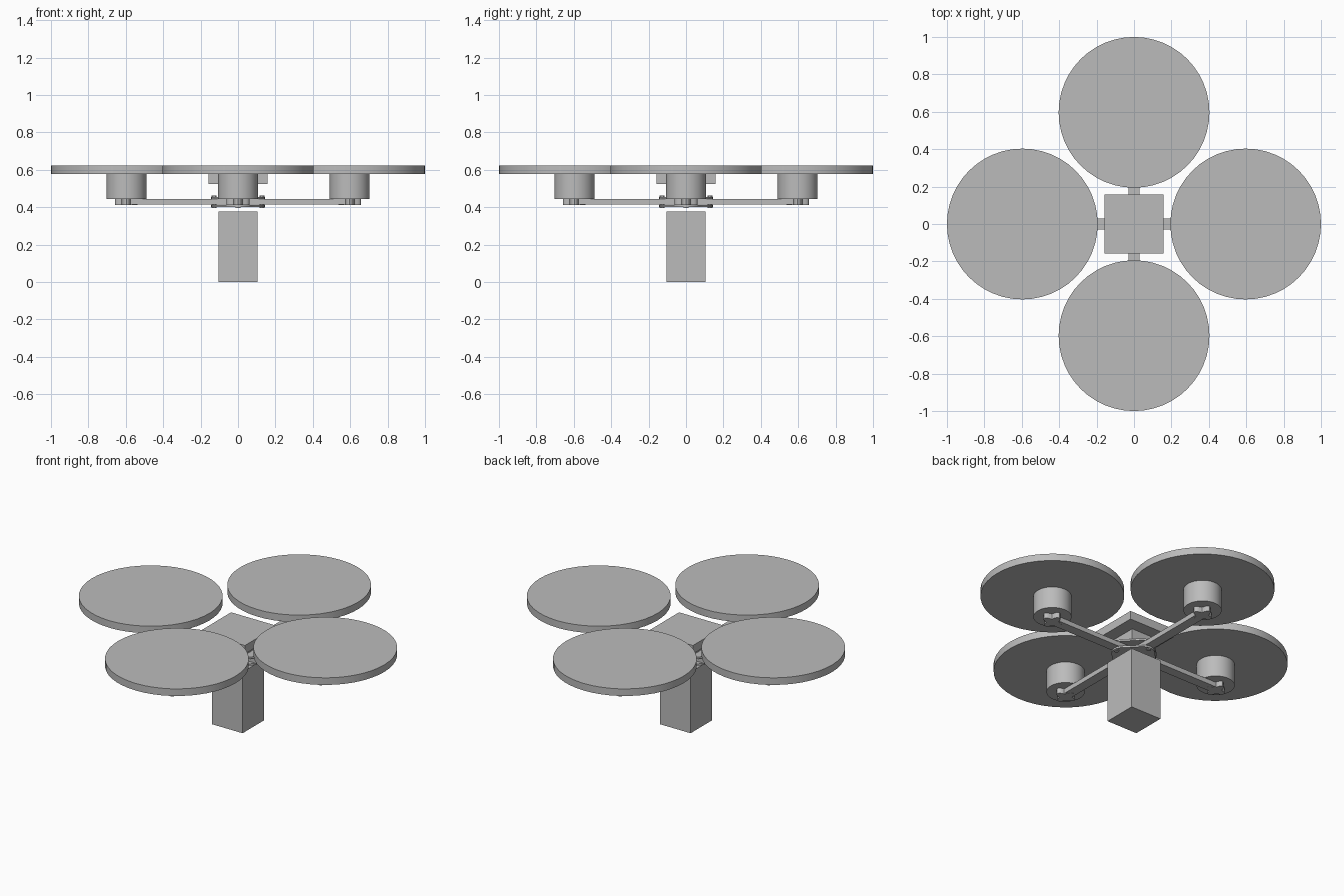
import bpy, bmesh, math
from mathutils import Matrix

cube = bpy.data.objects.get("Cube")
if cube:
    bpy.data.objects.remove(cube, do_unlink=True)

grey = bpy.data.materials.new("plain_grey")
grey.use_nodes = True
GREY = (0.5, 0.5, 0.5, 1)
grey.diffuse_color = GREY
grey.node_tree.nodes["Principled BSDF"].inputs["Base Color"].default_value = GREY


def finish(name, bm):
    mesh = bpy.data.meshes.new(name)
    bmesh.ops.recalc_face_normals(bm, faces=bm.faces)
    bm.to_mesh(mesh)
    bm.free()
    mesh.materials.append(grey)
    obj = bpy.data.objects.new(name, mesh)
    bpy.context.collection.objects.link(obj)
    bpy.ops.object.select_all(action="DESELECT")
    obj.select_set(True)
    bpy.context.view_layer.objects.active = obj
    bpy.ops.object.shade_smooth_by_angle(angle=math.radians(30))
    return obj


def prism(name, outline, z0, z1, place=Matrix()):
    """Extrude a flat outline between two heights."""
    bm = bmesh.new()
    face = bm.faces.new([bm.verts.new((x, y, z0)) for x, y in outline])
    top = bmesh.ops.extrude_face_region(bm, geom=[face])["geom"]
    verts = [v for v in top if isinstance(v, bmesh.types.BMVert)]
    bmesh.ops.translate(bm, verts=verts, vec=(0, 0, z1 - z0))
    bm.transform(place)
    return finish(name, bm)


def rect(x0, x1, y):
    return [(x0, -y), (x1, -y), (x1, y), (x0, y)]


def ring(radius, lobe=0, sides=48, cx=0):
    points = []
    for i in range(sides):
        a = math.tau * i / sides
        r = radius + lobe * math.cos(4 * a)
        points.append((cx + r * math.cos(a), r * math.sin(a)))
    return points


# Central body: hanging payload, core and upper housing
prism("payload_box", rect(-0.105, 0.105, 0.105), 0, 0.378)
prism("body_core", rect(-0.08, 0.08, 0.08), 0.445, 0.525)
prism("upper_housing", rect(-0.158, 0.158, 0.158), 0.525, 0.577)

# Clamping plates above and below the arms
prism("lower_hub_plate", ring(0.132, 0.012), 0.402, 0.413)
prism("upper_hub_plate", ring(0.132, 0.012), 0.444, 0.455)

# Four identical arms with motor and rotor disc
REACH = 0.597
for i, side in enumerate(("left", "back", "right", "front")):
    turn = Matrix.Rotation(i * math.pi / 2, 4, "Z")
    prism(side + "_arm", rect(0.0, REACH, 0.03), 0.414, 0.443, turn)
    prism(side + "_motor_mount", ring(0.048, 0.013, cx=REACH), 0.412, 0.446, turn)
    prism(side + "_motor", ring(0.107, cx=REACH), 0.445, 0.578, turn)
    prism(side + "_rotor_disc", ring(0.403, cx=REACH), 0.578, 0.622, turn)
    prism(side + "_hub_bolt", ring(0.014, sides=12, cx=0.128), 0.397, 0.462, turn)
